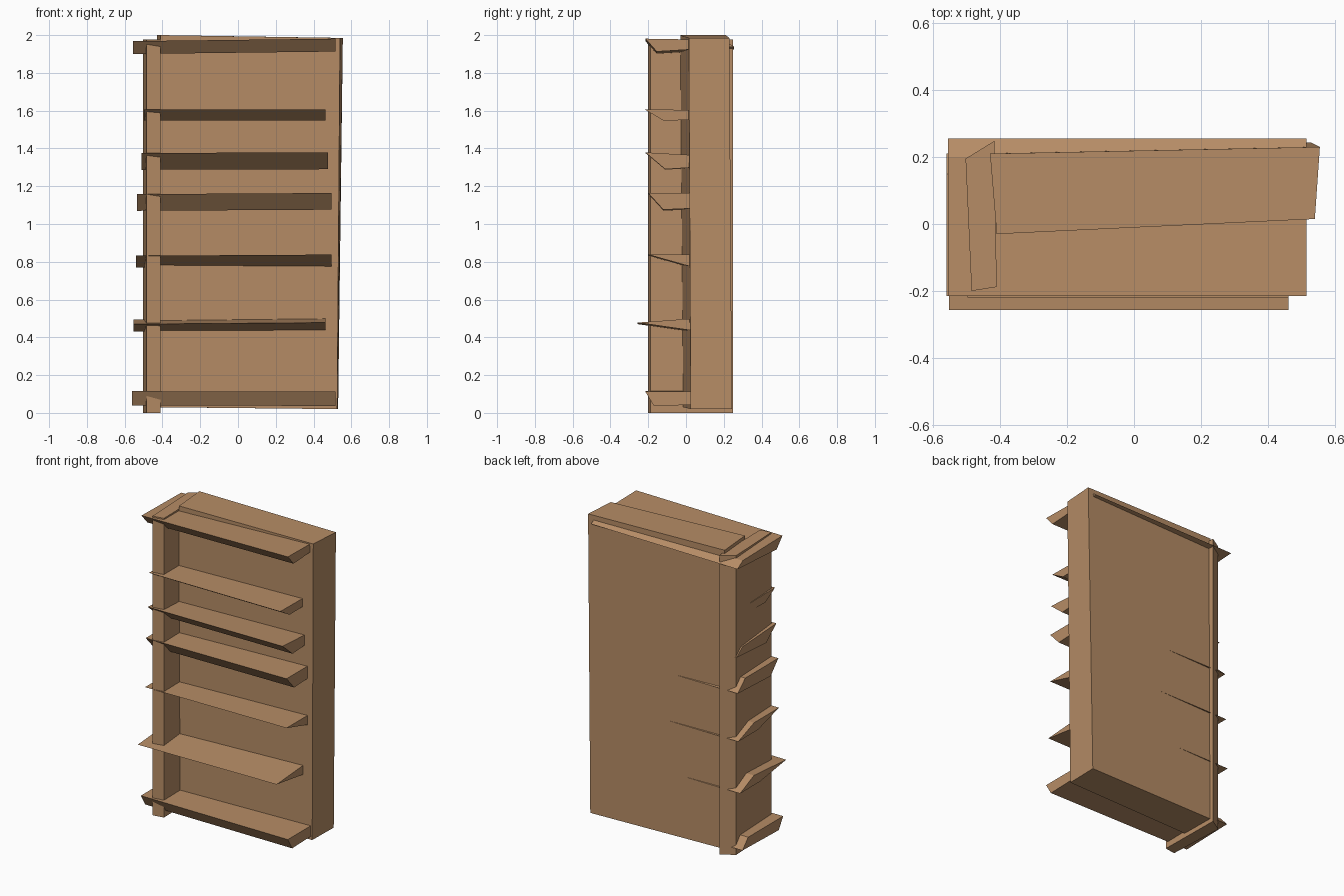
import bpy

default = bpy.data.objects.get("Cube")
if default:
    bpy.data.objects.remove(default, do_unlink=True)

# One wood colour for everything
wood = bpy.data.materials.new("light_brown_wood")
wood.use_nodes = True
colour = (0.47, 0.265, 0.132, 1)
wood.diffuse_color = colour
wood.node_tree.nodes["Principled BSDF"].inputs["Base Color"].default_value = colour


def loft_box(name, first, second):
    """Build a skewed plank between two matching four-cornered ends."""
    mesh = bpy.data.meshes.new(name)
    sides = [(i, (i + 1) % 4, (i + 1) % 4 + 4, i + 4) for i in range(4)]
    mesh.from_pydata(first + second, [], [(3, 2, 1, 0), (4, 5, 6, 7)] + sides)
    mesh.materials.append(wood)
    mesh.update()
    plank = bpy.data.objects.new(name, mesh)
    bpy.context.collection.objects.link(plank)
    return plank


def shelf(name, left, right, tip, top_back, toe, heel, top, bottom, rise, lift, tilt):
    """Sheared plank: the upper edge leans forward, the lower edge leans back.
    rise and lift raise the back of the upper and lower faces;
    tilt raises the right end."""
    def end(x, raise_by):
        return [(x, tip, top + raise_by),
                (x, toe, bottom + raise_by),
                (x, heel, bottom + lift + raise_by),
                (x, top_back, top + rise + raise_by)]
    return loft_box(name, end(right, tilt), end(left, 0))


# Thick leaning back slab
loft_box(
    "back_slab",
    [(-0.42, -0.015, 0.03), (0.525, 0.025, 0.02), (0.53, 0.243, 0.02), (-0.43, 0.22, 0.03)],
    [(-0.41, -0.03, 2.0), (0.54, 0.015, 1.985), (0.555, 0.23, 1.985), (-0.43, 0.21, 2.0)],
)

# Deep upright on one side, with a slanted rear face
outline = [(-0.485, -0.2), (-0.41, -0.188), (-0.417, 0.248), (-0.503, 0.195)]
loft_box(
    "side_post",
    [(x, y, 0) for x, y in outline],
    [(x, y, 1.978) for x, y in outline],
)

# Uneven shelves, from the floor to the top
shelf("bottom_shelf", -0.56, 0.515, -0.215, 0.15, -0.17, 0.21, 0.115, 0.04, 0, 0.01, -0.003)
shelf("second_shelf", -0.553, 0.462, -0.257, 0.08, 0.02, 0.225, 0.47, 0.43, 0.025, 0, 0.008)
shelf("third_shelf", -0.54, 0.495, -0.2, 0.06, 0.02, 0.226, 0.832, 0.77, 0, 0, 0.006)
shelf("fourth_shelf", -0.535, 0.495, -0.2, 0.145, -0.12, 0.223, 1.158, 1.07, 0, 0.015, 0.006)
shelf("fifth_shelf", -0.51, 0.476, -0.215, 0.14, -0.11, 0.2, 1.376, 1.287, -0.02, 0.02, 0.003)
shelf("sixth_shelf", -0.497, 0.462, -0.22, 0.14, -0.12, 0.19, 1.607, 1.548, -0.005, 0.005, 0)
shelf("top_shelf", -0.555, 0.515, -0.215, 0.2, -0.155, 0.255, 1.968, 1.9, -0.007, 0.025, 0.013)
